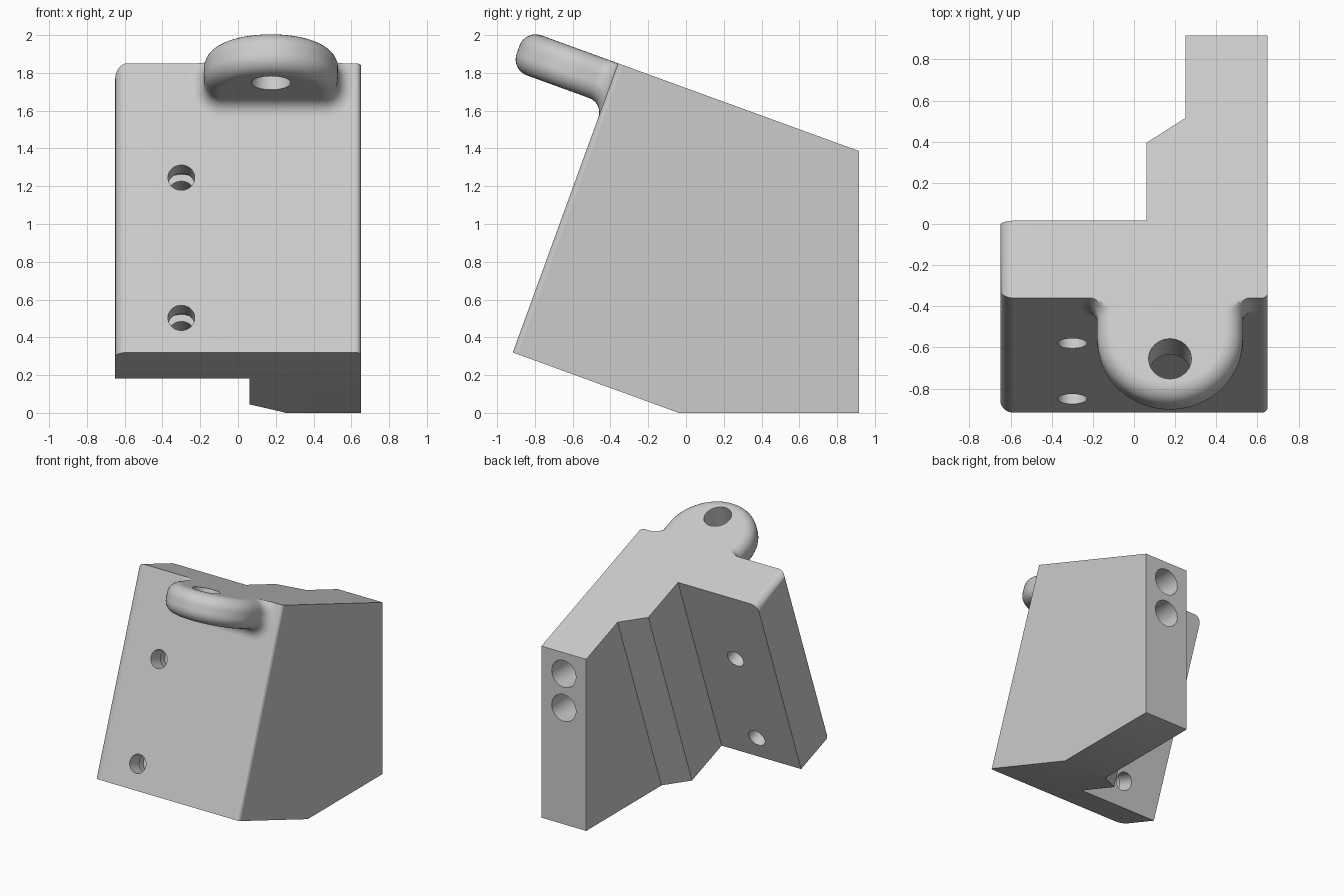
import bpy, bmesh
from math import sin, cos, pi, radians
from mathutils import Matrix, Vector

old = bpy.data.objects.get("Cube")
if old:
    bpy.data.objects.remove(old)

# One plain grey for the whole bracket
grey = bpy.data.materials.new("light_grey")
grey.use_nodes = True
grey.diffuse_color = (0.6, 0.6, 0.6, 1)
grey.node_tree.nodes["Principled BSDF"].inputs["Base Color"].default_value = (0.6, 0.6, 0.6, 1)

# Leaning frame: x across, v into the depth, w up the sloped front
LEAN = Matrix.Translation((0, -0.917, 0.32)) @ Matrix.Rotation(radians(-20), 4, "X")
HEIGHT = 1.629
LUG_X, LUG_R, LUG_LOW, ROUND, FILLET = 0.175, 0.355, 1.404, 0.09, 0.08


def make(name, bm):
    bmesh.ops.recalc_face_normals(bm, faces=bm.faces[:])
    mesh = bpy.data.meshes.new(name)
    bm.to_mesh(mesh)
    bm.free()
    mesh.materials.append(grey)
    obj = bpy.data.objects.new(name, mesh)
    bpy.context.collection.objects.link(obj)
    return obj


def loft(name, rings):
    """Skin a stack of closed rings and cap both ends."""
    bm = bmesh.new()
    loops = [[bm.verts.new(LEAN @ Vector(p)) for p in ring] for ring in rings]
    n = len(loops[0])
    for a, b in zip(loops, loops[1:]):
        for i in range(n):
            j = (i + 1) % n
            bm.faces.new((a[i], a[j], b[j], b[i]))
    bm.faces.new(loops[0])
    bm.faces.new(loops[-1])
    return make(name, bm)


def drill(name, start, end, radius):
    bm = bmesh.new()
    start, end = Vector(start), Vector(end)
    axis = end - start
    turn = axis.to_track_quat("Z", "Y").to_matrix().to_4x4()
    bmesh.ops.create_cone(bm, cap_ends=True, segments=40, radius1=radius, radius2=radius,
                          depth=axis.length,
                          matrix=Matrix.Translation((start + end) / 2) @ turn)
    return make(name, bm)


def finish(obj, cutters=()):
    bpy.ops.object.select_all(action="DESELECT")
    obj.select_set(True)
    bpy.context.view_layer.objects.active = obj
    for cutter in cutters:
        cutter.hide_render = True
        mod = obj.modifiers.new("cut", "BOOLEAN")
        mod.operation, mod.solver, mod.object = "DIFFERENCE", "EXACT", cutter
        bpy.ops.object.modifier_apply(modifier=mod.name)
        bpy.data.objects.remove(cutter)
    bpy.ops.object.shade_smooth_by_angle(angle=radians(30))
    obj.modifiers.new("even_shading", "WEIGHTED_NORMAL").keep_sharp = True


# Body: stepped plan extruded up the lean
plan = [(-0.65, 0), (0.65, 0), (0.65, 2.3), (0.25, 2.3), (0.25, 0.931),
        (0.06, 0.803), (0.06, 0.4), (-0.65, 0.4)]
bm = bmesh.new()
low = [bm.verts.new((x, v, 0)) for x, v in plan]
high = [bm.verts.new((x, v, HEIGHT)) for x, v in plan]
bm.faces.new(low)
bm.faces.new(high)
for i in range(len(plan)):
    j = (i + 1) % len(plan)
    bm.faces.new((low[i], low[j], high[j], high[i]))
bmesh.ops.recalc_face_normals(bm, faces=bm.faces[:])

# Rounded front corners and rounded upper side edge
right_edge = bm.edges.get((low[1], high[1]))
left_edges = [bm.edges.get((low[0], high[0])), bm.edges.get((high[0], high[-1]))]
for edges, size in ((left_edges, 0.065), ([right_edge], 0.03)):
    bmesh.ops.bevel(bm, geom=edges, offset=size, segments=8, profile=0.5, affect="EDGES")

# Trim to the upright back and the flat base
bm.transform(LEAN)
for point, normal in (((0, 0.917, 0), (0, 1, 0)), ((0, 0, 0), (0, 0, -1))):
    bmesh.ops.bisect_plane(bm, geom=bm.verts[:] + bm.edges[:] + bm.faces[:], dist=1e-5,
                           plane_co=point, plane_no=normal, clear_outer=True)
    bmesh.ops.edgeloop_fill(bm, edges=[e for e in bm.edges if e.is_boundary])
body = make("bracket_body", bm)

# Screw holes with inner pockets, and the two round sockets in the back
cutters = []
for w in (0.195, 0.985):
    cutters.append(drill("screw_hole", LEAN @ Vector((-0.3, -0.2, w)),
                         LEAN @ Vector((-0.3, 0.6, w)), 0.071))
    cutters.append(drill("screw_pocket", LEAN @ Vector((-0.3, 0.13, w)),
                         LEAN @ Vector((-0.3, 0.25, w)), 0.11))
for z in (1.215, 0.94):
    cutters.append(drill("back_socket", (0.45, 0.3, z), (0.45, 1.1, z), 0.108))
finish(body, cutters)

# Lug: half-round tongue with rolled edges
STEPS = 8
levels = []
for k in range(STEPS + 1):
    a = k / STEPS * pi / 2
    levels.append((ROUND * (1 - cos(a)), ROUND * (1 - sin(a))))
levels = ([(LUG_LOW + rise, inset) for rise, inset in levels]
          + [(HEIGHT - rise, inset) for rise, inset in reversed(levels)])
rings = []
for w, inset in levels:
    r = LUG_R - inset
    arc = [(LUG_X + r * cos(pi + pi * i / 40), -0.167 + r * sin(pi + pi * i / 40), w)
           for i in range(41)]
    rings.append([(LUG_X - r, 0, w)] + arc + [(LUG_X + r, 0, w)])
lug = loft("lug", rings)
hole = drill("lug_hole", LEAN @ Vector((LUG_X, -0.314, 1.2)),
             LEAN @ Vector((LUG_X, -0.314, 1.9)), 0.104)
finish(lug, [hole])

# Fillet flaring from the lug into the sloped front, kept flush with the top
rings = []
for k in range(STEPS + 1):
    t = k / STEPS * pi / 2
    r = ROUND + FILLET * (1 - cos(t))
    v = -FILLET * (1 - sin(t))
    ring = []
    for corner, (sx, cw) in enumerate(((1, HEIGHT - ROUND), (-1, HEIGHT - ROUND),
                                       (-1, LUG_LOW + ROUND), (1, LUG_LOW + ROUND))):
        for i in range(STEPS + 1):
            a = (corner + i / STEPS) * pi / 2
            ring.append((LUG_X + sx * (LUG_R - ROUND) + r * cos(a), v,
                         min(cw + r * sin(a), HEIGHT)))
    rings.append(ring)
finish(loft("lug_fillet", rings))
